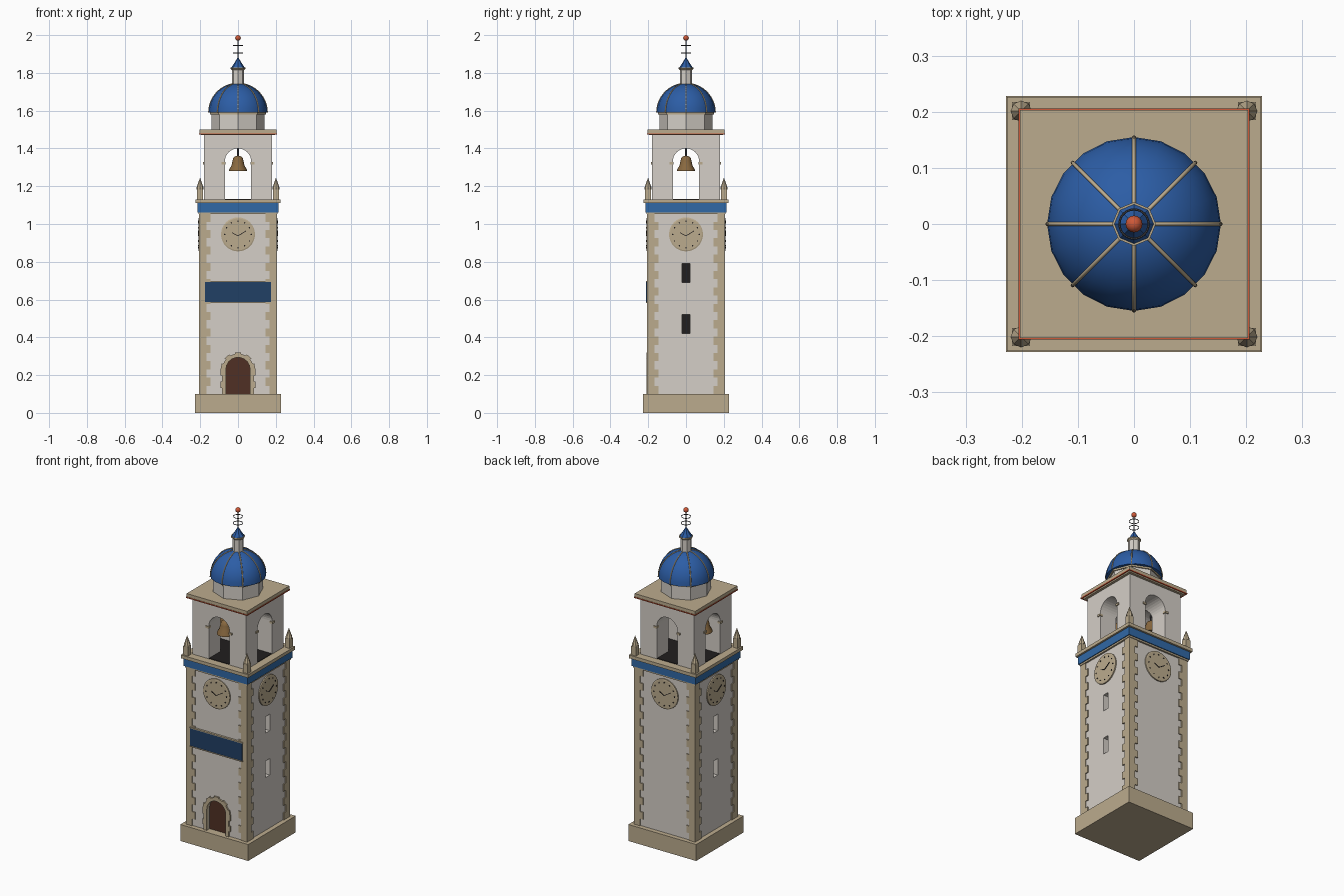
import bpy, bmesh, math
from mathutils import Matrix, Vector

if "Cube" in bpy.data.objects:
    bpy.data.objects.remove(bpy.data.objects["Cube"])

def mat(name, r, g, b):
    m = bpy.data.materials.new(name)
    m.diffuse_color = (r, g, b, 1)
    m.use_nodes = True
    m.node_tree.nodes["Principled BSDF"].inputs["Base Color"].default_value = m.diffuse_color
    return m

WALL = mat("plaster", 0.66, 0.62, 0.57)
STONE = mat("sandstone", 0.50, 0.41, 0.27)
BLUE = mat("blue_tile", 0.025, 0.11, 0.38)
FRIEZE = mat("blue_frieze", 0.03, 0.14, 0.38)
NAVY = mat("navy_panel", 0.015, 0.05, 0.13)
WOOD = mat("door_wood", 0.08, 0.03, 0.018)
DARK = mat("dark", 0.015, 0.013, 0.013)
BRONZE = mat("bronze", 0.25, 0.14, 0.05)
RED = mat("red", 0.62, 0.10, 0.04)
IRON = mat("iron", 0.06, 0.06, 0.07)
QUARTERS = [i * math.pi / 2 for i in range(4)]

def finish(name, bm, m, rot=0, smooth=False):
    bmesh.ops.recalc_face_normals(bm, faces=bm.faces)
    me = bpy.data.meshes.new(name)
    bm.to_mesh(me)
    bm.free()
    o = bpy.data.objects.new(name, me)
    bpy.context.collection.objects.link(o)
    me.materials.append(m)
    o.rotation_euler.z = rot
    if smooth:
        bpy.ops.object.select_all(action='DESELECT')
        o.select_set(True)
        bpy.context.view_layer.objects.active = o
        bpy.ops.object.shade_smooth_by_angle(angle=math.radians(40))
    return o

def box(name, x0, x1, y0, y1, z0, z1, m, rot=0):
    return prism(name, [(x0, z0), (x1, z0), (x1, z1), (x0, z1)], y0, y1, m, rot)

def slab(name, h, z0, z1, m):
    return box(name, -h, h, -h, h, z0, z1, m)

def prism(name, pts, y0, y1, m, rot=0):
    """Extrude an x-z outline along y."""
    bm = bmesh.new()
    a = [bm.verts.new((x, y0, z)) for x, z in pts]
    f = bm.faces.new(a)
    r = bmesh.ops.extrude_face_region(bm, geom=[f])
    for v in r['geom']:
        if isinstance(v, bmesh.types.BMVert):
            v.co.y = y1
    return finish(name, bm, m, rot)

def lathe(name, prof, n, m, at=(0, 0), smooth=False, face_y=None, rot=0):
    """Revolve (radius, height) points; face_y lays the axis along -y at (x, z)."""
    bm = bmesh.new()
    rings = []
    for r, z in prof:
        k = n if r > 1e-6 else 1
        rings.append([bm.verts.new((r * math.cos(2 * math.pi * i / n),
                                    r * math.sin(2 * math.pi * i / n), z)) for i in range(k)])
    for a, b in zip(rings, rings[1:]):
        for i in range(n):
            q = [a[i % len(a)], a[(i + 1) % len(a)], b[(i + 1) % len(b)], b[i % len(b)]]
            bm.faces.new(list(dict.fromkeys(q)))
    for r in (rings[0], rings[-1]):
        if len(r) > 1:
            bm.faces.new(r)
    if face_y is None:
        M = Matrix.Translation((at[0], at[1], 0))
    else:
        M = Matrix.Translation((at[0], face_y, at[1])) @ Matrix.Rotation(math.pi / 2, 4, 'X')
    bm.transform(M)
    return finish(name, bm, m, rot, smooth)

def arch(w, z0, zs, n=12):
    return [(-w, z0), (w, z0)] + [(w * math.cos(math.pi * i / n), zs + w * math.sin(math.pi * i / n))
                                  for i in range(n + 1)]

def cut(o, c):
    md = o.modifiers.new("cut", 'BOOLEAN')
    md.operation, md.solver, md.object = 'DIFFERENCE', 'EXACT', c
    bpy.context.view_layer.objects.active = o
    bpy.ops.object.modifier_apply(modifier=md.name)
    bpy.data.objects.remove(c)

# plinth and shaft with door recess and slit windows
slab("plinth", 0.228, 0, 0.10, STONE)
shaft = slab("shaft", 0.20, 0.10, 1.06, WALL)
cut(shaft, prism("door_cutter", arch(0.065, 0.09, 0.23), -0.3, -0.17, WALL))
for rot in (QUARTERS[1], QUARTERS[3]):
    for z in (0.42, 0.69):
        cut(shaft, box("slit_cutter", -0.02, 0.02, -0.3, -0.15, z, z + 0.10, WALL, rot))
        box("slit_window", -0.02, 0.02, -0.155, -0.148, z, z + 0.10, DARK, rot)

# door and alternating stone surround
prism("door", arch(0.065, 0.10, 0.23), -0.18, -0.168, WOOD)
for i in range(9):
    a0, a1 = math.pi * i / 9, math.pi * (i + 1) / 9
    R = 0.092 if i % 2 == 0 else 0.084
    prism("door_voussoir", [(r * math.cos(a), 0.23 + r * math.sin(a)) for r, a in
                            ((0.064, a0), (R, a0), (R, a1), (0.064, a1))], -0.209, -0.19, STONE)
for s in (-1, 1):
    for i in range(4):
        w = 0.092 if i % 2 else 0.084
        x0, x1 = sorted((s * 0.064, s * w))
        z = 0.10 + 0.0325 * i
        box("door_jamb_block", x0, x1, -0.209, -0.19, z, z + 0.0325, STONE)

# front panel with ledges
box("front_panel", -0.175, 0.175, -0.211, -0.195, 0.587, 0.693, NAVY)
for z in (0.581, 0.693):
    box("panel_ledge", -0.178, 0.178, -0.213, -0.195, z, z + 0.006, STONE)

# corner quoins
N, H = 22, 0.955 / 22
for sx in (-1, 1):
    for sy in (-1, 1):
        for i in range(N):
            lx, ly = (0.06, 0.04) if i % 2 else (0.04, 0.06)
            xs = sorted((sx * 0.206, sx * (0.206 - lx)))
            ys = sorted((sy * 0.206, sy * (0.206 - ly)))
            box("quoin", *xs, *ys, 0.10 + i * H, 0.10 + (i + 1) * H, STONE)

# clocks, belfry imposts on each face
for rot in QUARTERS:
    lathe("clock_face", [(0.09, 0), (0.09, 0.008), (0.084, 0.010)], 32, STONE, (0, 0.945), False, -0.199, rot)
    for k in range(12):
        a = k * math.pi / 6
        p = (0.07 * math.sin(a), 0.945 + 0.07 * math.cos(a))
        lathe("clock_mark", [(0.004, 0), (0.004, 0.003)], 8, DARK, p, False, -0.208, rot)
    for ang, ln in ((-62, 0.035), (58, 0.05)):
        d = Vector((math.sin(math.radians(ang)), math.cos(math.radians(ang))))
        n = Vector((d.y, -d.x)) * 0.0018
        c = Vector((0, 0.937))
        prism("clock_hand", [c - n, c + n, c + d * ln + n, c + d * ln - n], -0.212, -0.208, DARK, rot)
    for s in (-1, 1):
        x0, x1 = sorted((s * 0.066, s * 0.088))
        box("impost", x0, x1, -0.186, -0.165, 1.316, 1.328, STONE, rot)

# frieze and cornice
slab("string_course", 0.210, 1.052, 1.062, STONE)
slab("frieze", 0.215, 1.062, 1.11, FRIEZE)
slab("cornice", 0.226, 1.11, 1.13, STONE)

# corner pinnacles
for sx in (-1, 1):
    for sy in (-1, 1):
        x, y = sx * 0.201, sy * 0.201
        box("pinnacle_base", x - 0.016, x + 0.016, y - 0.016, y + 0.016, 1.13, 1.183, STONE)
        lathe("pinnacle_spire", [(0.019, 1.183), (0.019, 1.192), (0, 1.246)], 8, STONE, (x, y))

# belfry with crossing arched passages
belfry = slab("belfry", 0.18, 1.13, 1.475, WALL)
for rot in QUARTERS[:2]:
    cut(belfry, prism("arch_cutter", arch(0.07, 1.10, 1.33, 16), -0.3, 0.3, WALL, rot))
slab("belfry_floor", 0.178, 1.128, 1.133, DARK)

# bells in the front and left arches
for p in ((0, -0.12), (-0.12, 0)):
    lathe("bell", [(0, 1.29), (0.04, 1.283), (0.048, 1.28), (0.046, 1.29), (0.034, 1.31),
                   (0.029, 1.335), (0.024, 1.352), (0.012, 1.36), (0, 1.362)], 20, BRONZE, p, True)
    lathe("bell_rod", [(0.004, 1.355), (0.004, 1.405)], 8, IRON, p)

# roof slab with red edging
slab("roof_slab", 0.203, 1.478, 1.50, STONE)
slab("roof_underside", 0.195, 1.47, 1.478, STONE)
for rot in QUARTERS:
    box("red_edging", -0.206, 0.206, -0.206, -0.200, 1.474, 1.480, RED, rot)

# drum, dome and ribs
lathe("drum", [(0.14, 1.50), (0.14, 1.585)], 8, WALL)
lathe("drum_rim", [(0.147, 1.58), (0.147, 1.59)], 8, STONE)
R, Z = 0.155, 1.59
lathe("dome", [(R * math.cos(math.radians(a)), Z + R * math.sin(math.radians(a)))
               for a in range(0, 91, 9)], 20, BLUE, smooth=True)
for k in range(8):
    cu = bpy.data.curves.new("dome_rib", 'CURVE')
    cu.dimensions, cu.bevel_depth, cu.bevel_resolution = '3D', 0.0035, 1
    sp = cu.splines.new('POLY')
    sp.points.add(10)
    for i, p in enumerate(sp.points):
        a = math.radians(7.8 * i)
        p.co = (R * math.cos(a), 0, Z + R * math.sin(a), 1)
    cu.materials.append(STONE)
    o = bpy.data.objects.new("dome_rib", cu)
    o.rotation_euler.z = k * math.pi / 4
    bpy.context.collection.objects.link(o)

# lantern, cap, finial
lathe("lantern", [(0.032, 1.735), (0.032, 1.825)], 8, WALL)
lathe("lantern_cornice", [(0.032, 1.815), (0.039, 1.822), (0.039, 1.829)], 8, STONE)
lathe("lantern_cap", [(0.035, 1.829), (0.022, 1.848), (0.010, 1.868), (0, 1.885)], 8, BLUE)
lathe("finial_rod", [(0.003, 1.87), (0.003, 1.98)], 8, IRON)
for z in (1.905, 1.945):
    bpy.ops.mesh.primitive_torus_add(major_radius=0.026, minor_radius=0.002, major_segments=24,
                                     minor_segments=6, location=(0, 0, z))
    bpy.context.object.name = "finial_ring"
    bpy.context.object.data.materials.append(IRON)
lathe("finial_ball", [(0.015 * math.sin(math.pi * i / 8), 1.985 - 0.015 * math.cos(math.pi * i / 8))
                      for i in range(9)], 16, RED, smooth=True)
